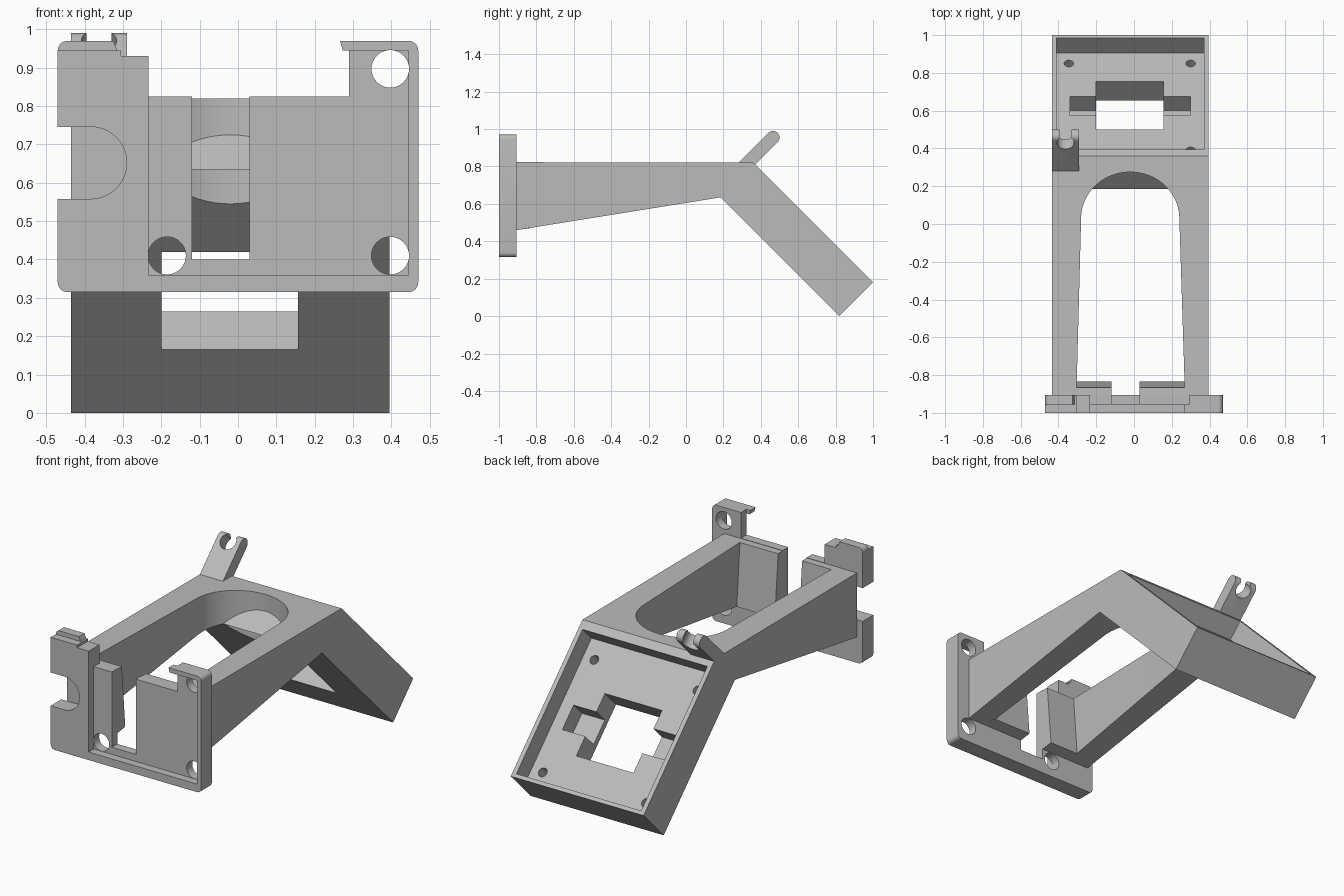
import bpy, bmesh
from math import sin, cos, pi, radians, sqrt
from mathutils import Matrix, Vector

cube = bpy.data.objects.get("Cube")
if cube:
    bpy.data.objects.remove(cube, do_unlink=True)

grey = bpy.data.materials.new("plain grey")
grey.use_nodes = True
GREY = (0.5, 0.5, 0.5, 1)
grey.diffuse_color = GREY
grey.node_tree.nodes["Principled BSDF"].inputs["Base Color"].default_value = GREY


def add_object(name, bm):
    bmesh.ops.recalc_face_normals(bm, faces=bm.faces[:])
    mesh = bpy.data.meshes.new(name)
    bm.to_mesh(mesh)
    bm.free()
    mesh.materials.append(grey)
    obj = bpy.data.objects.new(name, mesh)
    bpy.context.collection.objects.link(obj)
    return obj


def prism(name, pts, axis, lo, hi):
    """Extrude a 2D outline along an axis; pts hold the other two coordinates in order."""
    def place(p, d):
        c = list(p)
        c.insert("xyz".index(axis), d)
        return c
    bm = bmesh.new()
    face = bm.faces.new([bm.verts.new(place(p, lo)) for p in pts])
    new = bmesh.ops.extrude_face_region(bm, geom=[face])["geom"]
    shift = Vector(place((0, 0), hi - lo))
    bmesh.ops.translate(bm, vec=shift, verts=[v for v in new if isinstance(v, bmesh.types.BMVert)])
    return add_object(name, bm)


def box(name, x, y, z):
    return prism(name, [(x[0], y[0]), (x[1], y[0]), (x[1], y[1]), (x[0], y[1])], "z", *z)


def cylinder(name, centre, r, depth, tilt):
    bm = bmesh.new()
    m = Matrix.Translation(centre) @ Matrix.Rotation(radians(tilt), 4, "X")
    bmesh.ops.create_cone(bm, cap_ends=True, segments=40, radius1=r, radius2=r, depth=depth, matrix=m)
    return add_object(name, bm)


def arc(cx, cy, rx, ry, a0, a1, n):
    return [(cx + rx * cos(radians(a0 + (a1 - a0) * i / n)),
             cy + ry * sin(radians(a0 + (a1 - a0) * i / n))) for i in range(n + 1)]


def combine(obj, others, mode="DIFFERENCE"):
    """Apply booleans and remove the helpers."""
    for other in others:
        other.hide_render = True
        mod = obj.modifiers.new("cut", "BOOLEAN")
        mod.operation, mod.solver, mod.object = mode, "EXACT", other
        graph = bpy.context.evaluated_depsgraph_get()
        mesh = bpy.data.meshes.new_from_object(obj.evaluated_get(graph))
        obj.modifiers.clear()
        obj.data = mesh
        bpy.data.objects.remove(other, do_unlink=True)
    return obj


def slant(s, w):
    """Point (y, z) with y + z = s (height across the tray) and z - y = w (position along it)."""
    return ((s - w) / 2, (s + w) / 2)


def slant_box(name, x, s, w):
    pts = [slant(s[0], w[0]), slant(s[1], w[0]), slant(s[1], w[1]), slant(s[0], w[1])]
    return prism(name, pts, "x", *x)


LEFT, RIGHT = 0.395, -0.435      # outer sides of the arms and the tray
BOTTOM, FLOOR, TOP = 0.82, 1.02, 1.18   # levels across the tray
JOINT, END = 0.45, -0.82         # ends along the tray
FRONT, STEP, BACK = -1.0, -0.955, -0.905  # depths of the front plate

# Arched opening between the arms
arch = [(0.27, -0.91)] + arc(-0.02, 0.03, 0.26, 0.245, 0, 180, 40) + [(-0.305, -0.91)]

# Arms, joined round the arch
side = [(BACK, 0.46), slant(BOTTOM, JOINT), slant(TOP, JOINT), (0.36, 0.82), (BACK, 0.823)]
arms = prism("arms", side, "x", RIGHT, LEFT)
combine(arms, [prism("arch_cutter", arch, "z", 0.2, 1.0)])

# Slanted tray with recess, window, side notches and blind screw holes
tray = slant_box("tray", (RIGHT, LEFT), (BOTTOM, TOP), (JOINT, END))
cuts = [slant_box("recess", (-0.41, 0.37), (FLOOR, 1.3), (0.39, -0.79)),
        slant_box("window", (-0.20, 0.157), (0.7, 1.1), (0.02, -0.49)),
        slant_box("notches", (-0.34, 0.30), (0.87, 1.1), (-0.13, -0.33)),
        prism("underside_arch", arch, "z", 0.3, slant(BOTTOM, JOINT)[1])]
for x in (-0.345, 0.30):
    for w in (-0.68, 0.24):
        cuts.append(cylinder("screw_hole", (x, *slant(FLOOR, w)), 0.025, 0.2, -45))
combine(tray, cuts)

# Front plate outline with rounded corners, side step and cable slot
outline = (arc(-0.445, 0.34, 0.025, 0.025, 180, 270, 6)
           + arc(0.445, 0.34, 0.025, 0.025, 270, 360, 6)
           + arc(0.445, 0.945, 0.025, 0.025, 0, 90, 6)
           + [(0.29, 0.97), (0.29, 0.825), (0.03, 0.825), (0.03, 0.40), (-0.12, 0.40),
              (-0.12, 0.825), (-0.233, 0.825), (-0.233, 0.93), (-0.305, 0.93),
              (-0.305, 0.945), (-0.47, 0.945)])
plate = prism("front_plate", outline, "y", FRONT, BACK)
side_notch = [(-0.6, 0.558)] + arc(-0.385, 0.652, 0.095, 0.094, -90, 90, 24) + [(-0.6, 0.746)]
cuts = [box("pocket", (-0.233, 0.445), (-1.1, STEP), (0.36, 0.945)),
        prism("side_notch", side_notch, "y", -1.1, -0.8)]
for x, z in ((0.397, 0.897), (0.397, 0.41), (-0.185, 0.41)):
    cuts.append(cylinder("bolt_hole", (x, -0.95, z), 0.049, 0.4, 90))
combine(plate, cuts)

# Hook tip and top lip of the plate
hook = prism("hook_tip", [(0.266, 0.97), (0.273, 0.945), (0.29, 0.945), (0.29, 0.97)], "y", FRONT, STEP)
lip_pts = [(-0.47, 0.945), (-0.315, 0.945), (-0.325, 0.97)] + arc(-0.445, 0.945, 0.025, 0.025, 90, 170, 6)
lip = prism("top_lip", lip_pts, "y", STEP, BACK)

# Thick backing tabs either side of the cable slot
tabs = []
for name, x in (("right_tab", (-0.31, -0.12)), ("left_tab", (0.03, 0.275))):
    pts = [(BACK, 0.46), (-0.835, 0.47), (-0.865, 0.822), (BACK, 0.823)]
    tabs.append(prism(name, pts, "x", *x))

# Upright cable clip with a round seat
cy, cz = slant(1.42, 0.49)
r = 0.05 / sqrt(2)
clip_side = [slant(1.10, 0.54), slant(1.10, 0.44)] + arc(cy, cz, r, r, -45, 135, 14)
clip = prism("cable_clip", clip_side, "x", RIGHT, -0.29)
combine(clip, [cylinder("clip_seat", (-0.3625, *slant(1.40, 0.49)), 0.046, 0.3, 45),
               slant_box("clip_mouth", (-0.395, -0.33), (1.40, 1.6), (0.3, 0.7))])

# Smooth curved walls, keep edges sharp
bpy.ops.object.select_all(action="DESELECT")
for obj in [arms, tray, plate, hook, lip, clip] + tabs:
    obj.select_set(True)
    bpy.context.view_layer.objects.active = obj
bpy.ops.object.shade_smooth_by_angle(angle=radians(30))
